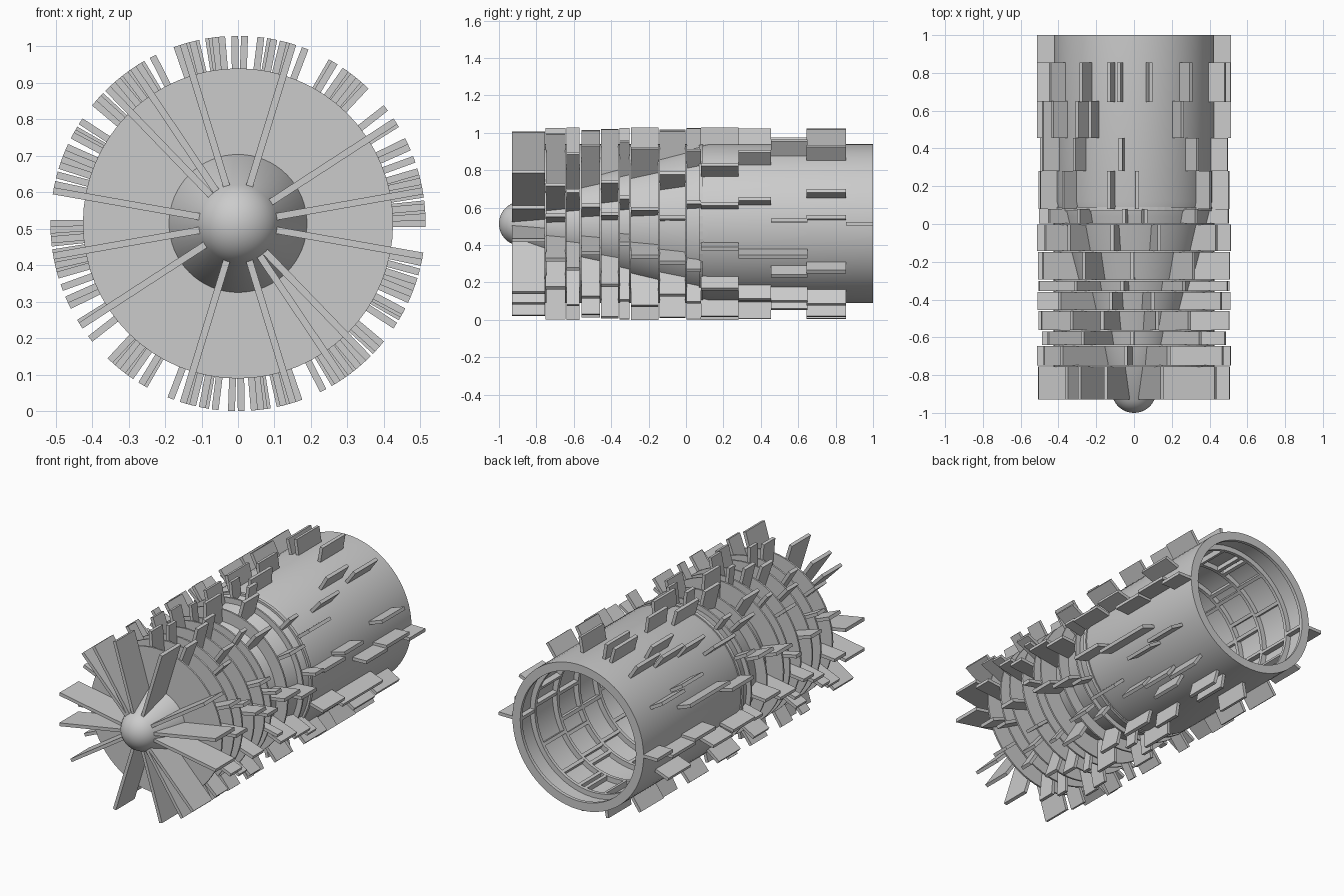
import bpy, bmesh, math
from mathutils import Matrix

if "Cube" in bpy.data.objects:
    bpy.data.objects.remove(bpy.data.objects["Cube"])

ZC = 0.514      # height of the rotor axis
SEG = 64
HUB = [(-0.936, 0.105), (-0.755, 0.19), (-0.64, 0.218), (-0.29, 0.315),
       (-0.145, 0.355), (0.04, 0.405), (0.12, 0.425), (1.0, 0.425)]


def finish(bm, name):
    bmesh.ops.recalc_face_normals(bm, faces=bm.faces)
    me = bpy.data.meshes.new(name)
    bm.to_mesh(me)
    bm.free()
    ob = bpy.data.objects.new(name, me)
    ob.location.z = ZC
    bpy.context.collection.objects.link(ob)
    return ob


def lathe(name, profile):
    """Spin a closed outline of (radius, y) points around the y axis."""
    bm = bmesh.new()
    vs = [bm.verts.new((r, y, 0)) for r, y in profile]
    edges = [bm.edges.new(p) for p in zip(vs, vs[1:] + vs[:1])]
    bmesh.ops.spin(bm, geom=vs + edges, cent=(0, 0, 0), axis=(0, 1, 0),
                   angle=2 * math.pi, steps=SEG, use_duplicate=False)
    bmesh.ops.remove_doubles(bm, verts=bm.verts, dist=1e-5)
    bmesh.ops.dissolve_degenerate(bm, edges=bm.edges, dist=1e-6)
    return finish(bm, name)


def washer(name, y, r_in, half, r_out=0.425):
    return lathe(name, [(r_in, y - half), (r_out, y - half),
                        (r_out, y + half), (r_in, y + half)])


def hub_r(y):
    """Hub radius at y, read off the profile."""
    for (y0, r0), (y1, r1) in zip(HUB, HUB[1:]):
        if y <= y1:
            return r0 + (r1 - r0) * (y - y0) / (y1 - y0)
    return HUB[-1][1]


def blade_row(name, y0, y1, angles, r_in, r_out=0.514, thick=0.019):
    """Flat radial plates, each with a twin on the opposite side."""
    bm = bmesh.new()
    for a in angles:
        for flip in (0, 180):
            rot = Matrix.Rotation(-math.radians(a + flip), 4, 'Y')
            m = (rot @ Matrix.Translation(((r_in + r_out) / 2, (y0 + y1) / 2, 0))
                 @ Matrix.Diagonal((r_out - r_in, y1 - y0, thick, 1)))
            bmesh.ops.create_cube(bm, size=1, matrix=m)
    return finish(bm, name)


# Rounded nose flowing into a tapered hub and a hollow open drum
R = 0.118
tip = [(R * math.sin(t), -1 + R - R * math.cos(t))
       for t in (i * math.radians(63) / 8 for i in range(9))]
outer = [(r, y) for y, r in HUB[1:]]
inner = [(r - 0.02, y) for r, y in reversed(outer)]
hub = lathe("hub_and_drum", tip + outer + inner + [(0.085, -0.93), (0, -0.96)])

# Blade rows: start, end, plate angles in degrees
rows = [
    (-0.93, -0.755, (10, 33, 73, 107, 124, 134, 170)),
    (-0.75, -0.645, (5, 24, 69, 95, 138, 158)),
    (-0.64, -0.57, (20, 47, 91, 122, 152)),
    (-0.56, -0.46, (11, 55, 76, 109, 130, 162)),
    (-0.455, -0.36, (6, 26, 79, 104, 140)),
    (-0.355, -0.303, (16, 59, 97, 127, 168)),
    (-0.295, -0.148, (9, 52, 91, 121, 160)),
    (-0.142, -0.003, (4, 32, 75, 103, 132, 156)),
    (0.003, 0.08, (13, 50, 83, 96, 125, 151)),
    (0.08, 0.28, (12, 38, 88, 105, 137, 165)),
    (0.28, 0.455, (15, 49, 98, 128, 160)),
    (0.455, 0.65, (2, 60, 117, 126, 147, 160)),
    (0.645, 0.855, (4, 20, 54, 80, 99, 105, 123, 150)),
    (0.855, 1.0, (0,)),
]
for i, (y0, y1, angles) in enumerate(rows):
    r_in = 0.1 if i == 0 else min(0.375, hub_r(y0) - 0.015)
    blade_row(f"blade_row_{i + 1}", y0, y1, angles, r_in)

# Thin discs between the front rows
for i, y in enumerate((-0.752, -0.643, -0.565, -0.457, -0.358, -0.299, -0.145, 0.0)):
    washer(f"stage_disc_{i + 1}", y, hub_r(y) - 0.015, 0.005)

# Stiffening rings inside the drum and the rear rim
for i, y in enumerate((0.08, 0.28, 0.452, 0.648, 0.855, 0.99)):
    washer(f"inner_ring_{i + 1}", y, 0.375, 0.01, 0.415 if y > 0.1 else 0.425)

# Smooth the round hub, keeping its edges sharp
bpy.context.view_layer.objects.active = hub
hub.select_set(True)
bpy.ops.object.shade_smooth_by_angle(angle=math.radians(30))
